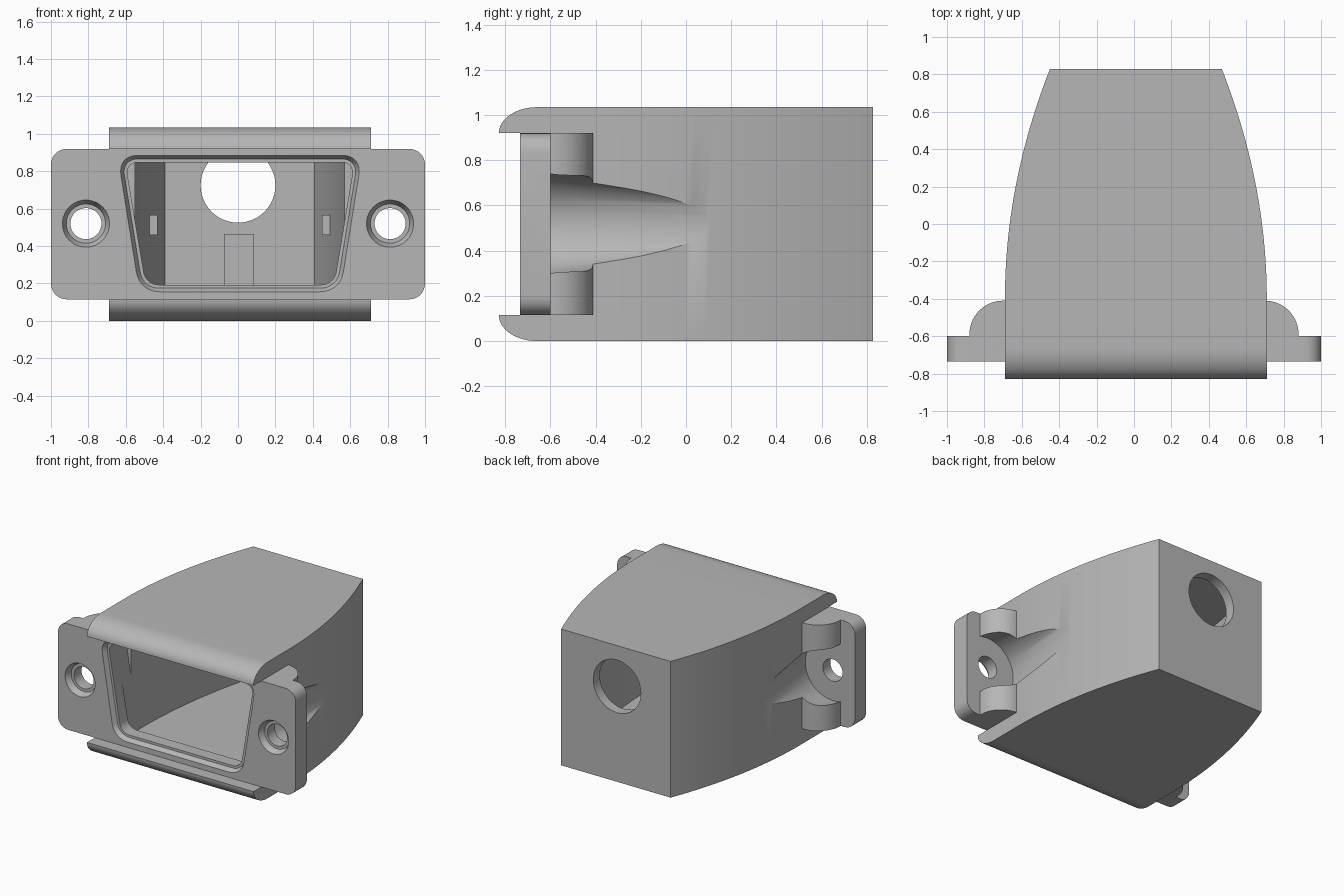
import bpy, bmesh
from math import sin, cos, pi, radians
from mathutils import Vector

if "Cube" in bpy.data.objects:
    bpy.data.objects.remove(bpy.data.objects["Cube"], do_unlink=True)

grey = bpy.data.materials.new("plain grey")
grey.use_nodes = True
colour = (0.47, 0.47, 0.47, 1)
grey.diffuse_color = colour
grey.node_tree.nodes["Principled BSDF"].inputs["Base Color"].default_value = colour

FRONT, BACK, TOP = -0.828, 0.828, 1.035      # overall depth and height
PLATE_F, PLATE_B = -0.735, -0.60             # mounting plate faces
LOW, HIGH = 0.115, 0.92                      # gap between the lips
HOLE_X, HOLE_Z = 0.813, 0.52                 # mounting holes
MID = 0.01                                   # hood centre line


def place(p, axis, h):
    u, v = p
    return {"x": (h, u, v), "y": (u, h, v), "z": (u, v, h)}[axis]


def loft(name, loops, axis):
    """Solid through equal-length 2D loops, given as (points, height)."""
    bm = bmesh.new()
    rings = [[bm.verts.new(place(p, axis, h)) for p in pts] for pts, h in loops]
    bm.faces.new(rings[0])
    bm.faces.new(rings[-1])
    n = len(rings[0])
    for a, b in zip(rings, rings[1:]):
        for i in range(n):
            j = (i + 1) % n
            bm.faces.new((a[i], a[j], b[j], b[i]))
    bmesh.ops.recalc_face_normals(bm, faces=bm.faces)
    mesh = bpy.data.meshes.new(name)
    bm.to_mesh(mesh)
    bm.free()
    mesh.materials.append(grey)
    ob = bpy.data.objects.new(name, mesh)
    bpy.context.collection.objects.link(ob)
    return ob


def prism(name, pts, axis, a, b):
    return loft(name, [(pts, a), (pts, b)], axis)


def circle(x, z, r, n=48):
    return [(x + r * cos(2 * pi * i / n), z + r * sin(2 * pi * i / n)) for i in range(n)]


def cone(name, x, z, r1, r2, y1, y2):
    return loft(name, [(circle(x, z, r1), y1), (circle(x, z, r2), y2)], "y")


def rounded(corners, r, steps=8):
    """Round polygon corners with short curves."""
    out = []
    n = len(corners)
    for i in range(n):
        p = Vector(corners[i])
        a = p + (Vector(corners[i - 1]) - p).normalized() * r
        b = p + (Vector(corners[(i + 1) % n]) - p).normalized() * r
        for k in range(steps + 1):
            t = k / steps
            w = 0.83 * 2 * t * (1 - t)
            s = (1 - t) ** 2 + w + t * t
            out.append(tuple((a * (1 - t) ** 2 + p * w + b * t * t) / s))
    return out


def box(x1, x2, z1, z2):
    return [(x1, z1), (x2, z1), (x2, z2), (x1, z2)]


def combine(target, tool, operation):
    mod = target.modifiers.new("cut", "BOOLEAN")
    mod.operation, mod.solver, mod.object = operation, "EXACT", tool
    graph = bpy.context.evaluated_depsgraph_get()
    mesh = bpy.data.meshes.new_from_object(target.evaluated_get(graph))
    target.modifiers.clear()
    target.data = mesh
    bpy.data.objects.remove(tool, do_unlink=True)


def hood_outline(y1, y2, half, drop, steps=28):
    """Plan shape: straight at the front, curving in towards the back."""
    ys = [y1] + [-0.4 + (y2 + 0.4) * i / steps for i in range(steps + 1)]
    right = [(half - drop * (max(0, y + 0.4) / (y2 + 0.4)) ** 2, y) for y in ys]
    return [(MID + x, y) for x, y in right] + [(MID - x, y) for x, y in reversed(right)]


def opening(inset):
    top, bottom = 0.645 - inset * 1.1, 0.53 - inset * 0.9
    z1, z2 = 0.163 + inset, 0.878 - inset
    return rounded([(MID - bottom, z1), (MID + bottom, z1), (MID + top, z2), (MID - top, z2)], 0.1 - inset)


# hood shell with rounded lips above and below the front plate
hood = prism("connector_hood", hood_outline(FRONT, BACK, 0.70, 0.24), "z", 0, TOP)
lip = [(0.17 * (1 - sin(pi / 2 * i / 12)), cos(pi / 2 * i / 12)) for i in range(13)]
top_lip = [(FRONT + 0.17 - 0.17 * sin(pi / 2 * i / 12),
            HIGH + (TOP - HIGH) * cos(pi / 2 * i / 12)) for i in range(13)]
low_lip = [(y, LOW * (TOP - z) / (TOP - HIGH)) for y, z in reversed(top_lip)]
side = [(1, TOP)] + top_lip + [(PLATE_F, HIGH), (PLATE_F, LOW)] + low_lip + [(1, 0)]
combine(hood, prism("side_profile", side, "x", -1, 1), "INTERSECT")

# mounting plate
plate = rounded(box(-1, 1, LOW, HIGH), 0.09)
combine(hood, prism("mounting_plate", plate, "y", PLATE_F, PLATE_B), "UNION")

# rounded gussets behind the plate, with a tapering screw clearance
for s in (-1, 1):
    arc = [(s * (0.70 + 0.18 * cos(pi / 2 * i / 14)), -0.59 + 0.18 * sin(pi / 2 * i / 14))
           for i in range(15)]
    gusset = [(s * 0.6, -0.65), (s * 0.88, -0.65)] + arc + [(s * 0.6, -0.41)]
    combine(hood, prism("gusset", gusset, "z", LOW, HIGH), "UNION")
    combine(hood, cone("screw_clearance", s * HOLE_X, HOLE_Z, 0.23, 0.125, PLATE_B, 0.25), "DIFFERENCE")

# hollow interior, stepped front opening and rear cable hole
combine(hood, prism("cavity", hood_outline(PLATE_B - 0.005, 0.75, 0.56, 0.16), "z", 0.09, 0.95), "DIFFERENCE")
combine(hood, prism("front_opening", opening(0.03), "y", -0.9, -0.5), "DIFFERENCE")
combine(hood, loft("opening_step", [(opening(-0.01), -0.74), (opening(0.012), -0.70)], "y"), "DIFFERENCE")
combine(hood, cone("cable_hole", 0, 0.725, 0.2, 0.2, 0.65, 1), "DIFFERENCE")

# mounting holes with countersunk fronts
for s in (-1, 1):
    combine(hood, cone("bolt_hole", s * HOLE_X, HOLE_Z, 0.083, 0.083, -0.9, -0.5), "DIFFERENCE")
    combine(hood, cone("countersink", s * HOLE_X, HOLE_Z, 0.127, 0.105, -0.737, -0.69), "DIFFERENCE")

bpy.context.view_layer.objects.active = hood
hood.select_set(True)
bpy.ops.object.shade_smooth_by_angle(angle=radians(30))

# small ribs inside the cavity
prism("back_rib", box(-0.075, 0.085, 0.08, 0.465), "y", 0.72, 0.76)
for s, name in ((-1, "right_latch"), (1, "left_latch")):
    xs = sorted((MID + s * 0.44, MID + s * 0.49))
    prism(name, box(*xs, 0.46, 0.565), "y", 0.40, 0.47)
